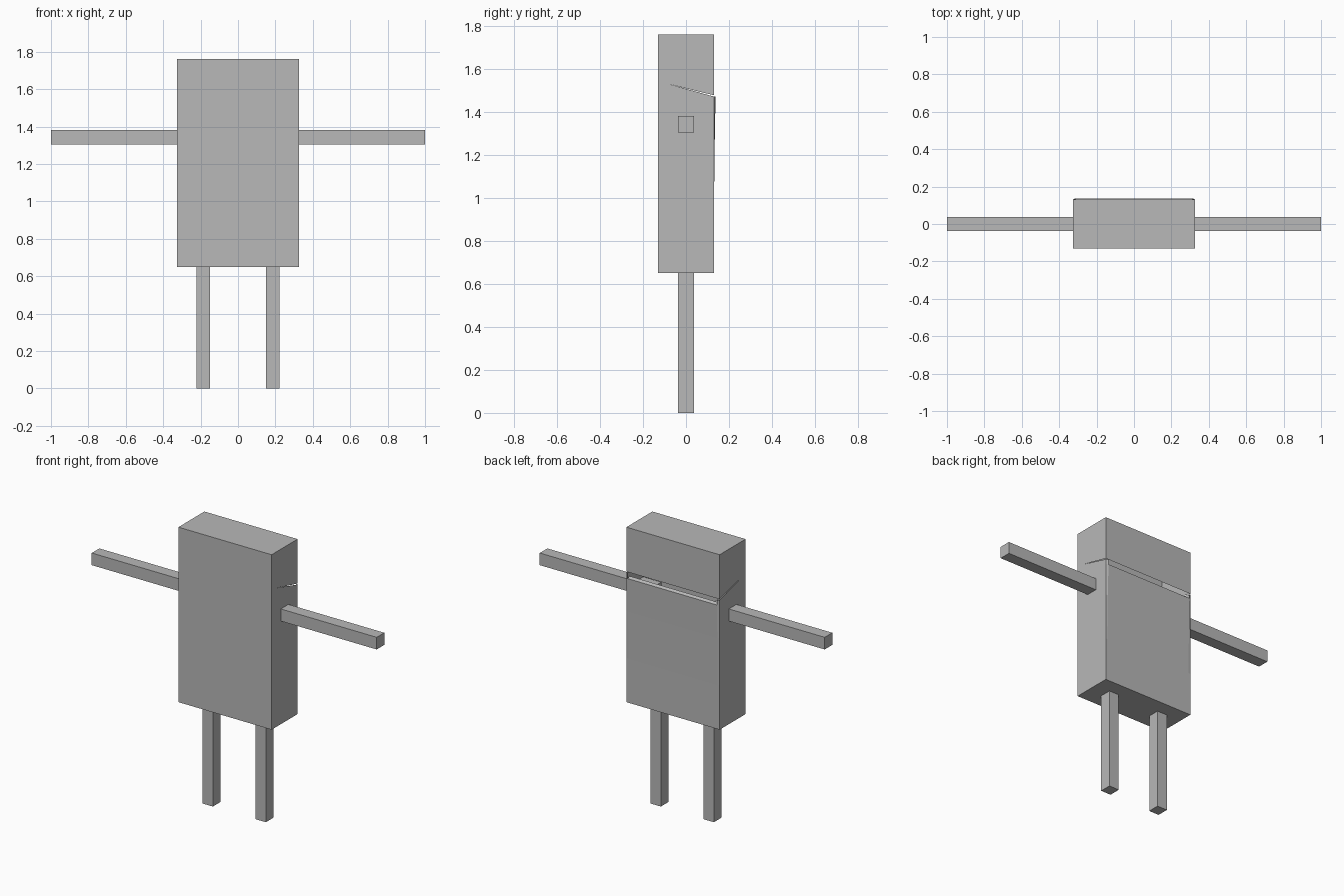
import bpy, bmesh

cube = bpy.data.objects.get("Cube")
if cube:
    bpy.data.objects.remove(cube, do_unlink=True)

grey = bpy.data.materials.new("plain grey")
grey.use_nodes = True
grey.diffuse_color = (0.48, 0.48, 0.48, 1)
grey.node_tree.nodes["Principled BSDF"].inputs["Base Color"].default_value = (0.48, 0.48, 0.48, 1)


def finish(name, bm, recalc=True):
    if recalc:
        bmesh.ops.recalc_face_normals(bm, faces=bm.faces)
    mesh = bpy.data.meshes.new(name)
    bm.to_mesh(mesh)
    bm.free()
    mesh.materials.append(grey)
    obj = bpy.data.objects.new(name, mesh)
    bpy.context.collection.objects.link(obj)
    return obj


def box(name, lo, hi):
    bm = bmesh.new()
    bmesh.ops.create_cube(bm, size=1)
    for v in bm.verts:
        v.co = [a + (b - a) * (c + 0.5) for a, b, c in zip(lo, hi, v.co)]
    return finish(name, bm)


# Body dimensions
W, D, BOTTOM, TOP = 0.327, 0.13, 0.65, 1.76
SLIT_TOP, SLIT_SIDE, SLIT_LOW = 1.478, 1.472, 1.44
INNER, BULGE = 0.313, 0.137

# Hollow body: thin shell with a slit that tapers forward along both sides
bm = bmesh.new()


def face(*points):
    bm.faces.new([bm.verts.new(p) for p in points])


face((-W, -D, BOTTOM), (W, -D, BOTTOM), (W, -D, TOP), (-W, -D, TOP))
face((-W, -D, TOP), (W, -D, TOP), (W, D, TOP), (-W, D, TOP))
face((-W, D, BOTTOM), (W, D, BOTTOM), (W, -D, BOTTOM), (-W, -D, BOTTOM))
face((W, D, SLIT_TOP), (-W, D, SLIT_TOP), (-W, D, TOP), (W, D, TOP))

notch = (-0.08, 1.53)
upper = [(-D, notch[1]), notch, (D, SLIT_TOP), (D, TOP), (-D, TOP)]
lower = [(-D, BOTTOM), (D, BOTTOM), (D, SLIT_SIDE), notch, (-D, notch[1])]
for outline in (upper, lower):
    face(*[(W, y, z) for y, z in outline])
    face(*[(-W, y, z) for y, z in reversed(outline)])

# Lower back panel, swelling slightly towards the slit
rows = [(BOTTOM, D), (0.93, D), (1.23, 0.133), (SLIT_LOW, BULGE)]
for (z0, y0), (z1, y1) in zip(rows, rows[1:]):
    face((INNER, y0, z0), (-INNER, y0, z0), (-INNER, y1, z1), (INNER, y1, z1))
    face((W, D, z0), (INNER, y0, z0), (INNER, y1, z1), (W, D, z1))
    face((-INNER, y0, z0), (-W, D, z0), (-W, D, z1), (-INNER, y1, z1))
face((W, D, SLIT_LOW), (INNER, BULGE, SLIT_LOW), (INNER, BULGE, SLIT_SIDE), (W, D, SLIT_SIDE))
face((-INNER, BULGE, SLIT_LOW), (-W, D, SLIT_LOW), (-W, D, SLIT_SIDE), (-INNER, BULGE, SLIT_SIDE))

# Narrow lip folded inward along the slit
face((INNER, BULGE, SLIT_LOW), (-INNER, BULGE, SLIT_LOW),
     (-INNER, 0.12, SLIT_LOW + 0.01), (INNER, 0.12, SLIT_LOW + 0.01))
bmesh.ops.remove_doubles(bm, verts=bm.verts, dist=0.0005)
finish("body", bm, recalc=False)

# Arms reach a little way inside the body; legs meet its underside
T = 0.038
for side, s in (("left", 1), ("right", -1)):
    ax = sorted((s * 0.2, s * 1.0))
    box(side + "_arm", (ax[0], -T, 1.304), (ax[1], T, 1.381))
    lx = sorted((s * 0.15, s * 0.222))
    box(side + "_leg", (lx[0], -T, 0), (lx[1], T, BOTTOM + 0.01))
